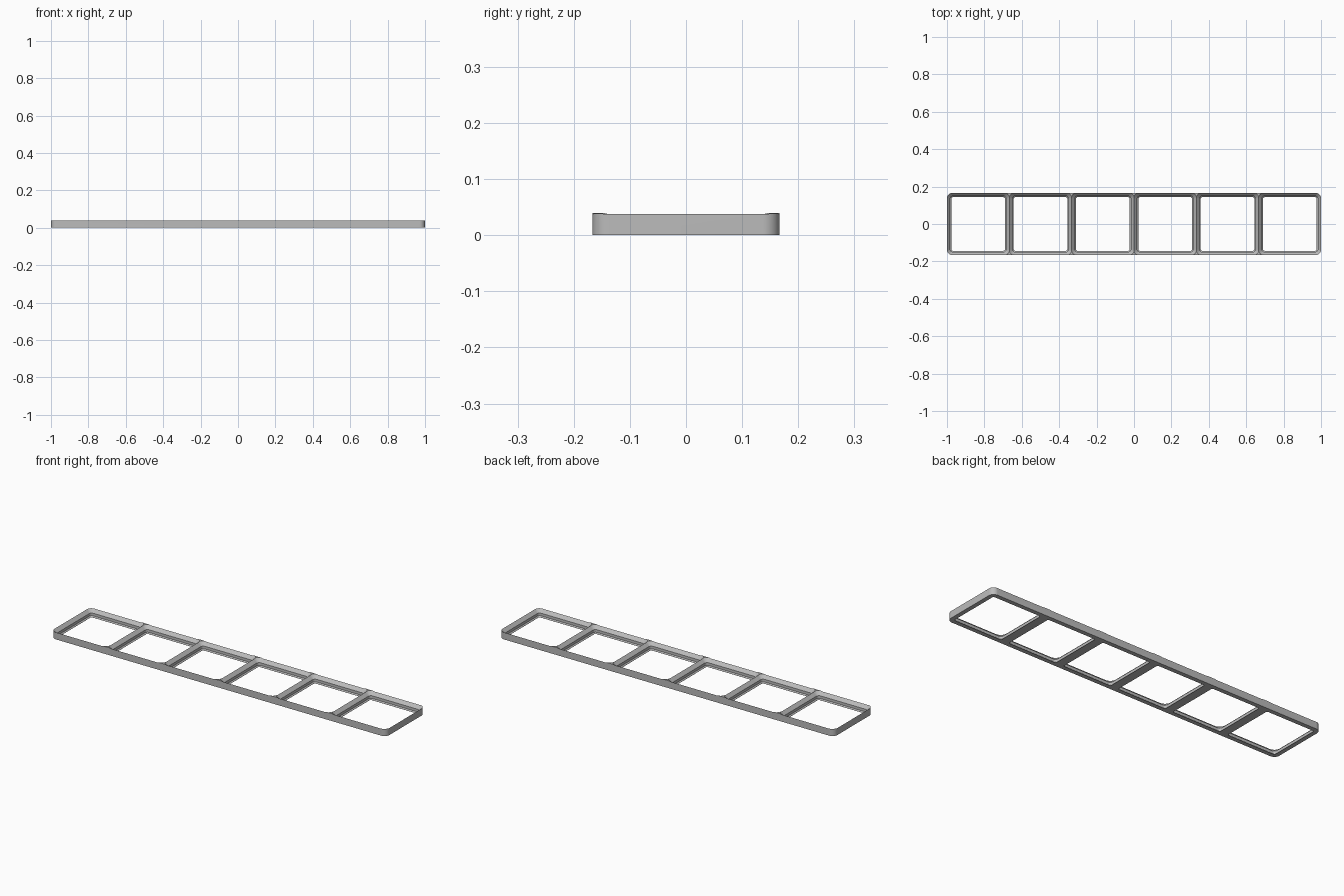
import bpy, bmesh, math

cube = bpy.data.objects.get("Cube")
if cube:
    bpy.data.objects.remove(cube, do_unlink=True)

CELLS = 6
PITCH = 42.0                    # cell size in millimetres
S = 2.0 / (CELLS * PITCH)       # millimetres to model units
HEIGHT = 5.0
CENTRE = 17.0                   # pocket corner centre, from the cell middle
ARC = 12                        # steps per rounded corner

grey = bpy.data.materials.new("light grey plastic")
grey.use_nodes = True
colour = (0.5, 0.5, 0.5, 1)
grey.diffuse_color = colour
grey.node_tree.nodes["Principled BSDF"].inputs["Base Color"].default_value = colour


def rounded_loop(bm, cx, hx, hy, r, z):
    """Ring of a rounded rectangle; hx, hy are the corner arc centres."""
    ring = []
    for q, (sx, sy) in enumerate([(1, 1), (-1, 1), (-1, -1), (1, -1)]):
        for i in range(ARC + 1):
            a = math.pi / 2 * (q + i / ARC)
            ring.append(bm.verts.new((S * (cx + sx * hx + r * math.cos(a)),
                                      S * (sy * hy + r * math.sin(a)), S * z)))
    return ring


def rounded_solid(name, cx, hx, hy, profile):
    """Closed solid lofted through (corner radius, height) pairs."""
    bm = bmesh.new()
    rings = [rounded_loop(bm, cx, hx, hy, r, z) for r, z in profile]
    for low, high in zip(rings, rings[1:]):
        for i in range(len(low)):
            j = (i + 1) % len(low)
            bm.faces.new((low[i], low[j], high[j], high[i]))
    bm.faces.new(rings[0][::-1])
    bm.faces.new(rings[-1])
    bmesh.ops.recalc_face_normals(bm, faces=bm.faces)
    mesh = bpy.data.meshes.new(name)
    bm.to_mesh(mesh)
    bm.free()
    obj = bpy.data.objects.new(name, mesh)
    bpy.context.collection.objects.link(obj)
    mesh.materials.append(grey)
    return obj


# Outer block with rounded corners
R = 3.75
frame = rounded_solid("grid_frame", 0, CELLS * PITCH / 2 - R, PITCH / 2 - R,
                      [(R, 0), (R, HEIGHT)])

# Stepped pocket: small chamfer, straight band, long chamfer past the rim
pocket = [(1.05, -1), (1.05, 0.1), (1.85, 0.8), (1.85, 2.6), (4.65, 5.4)]
cutters = []
for c in range(CELLS):
    x = (c - (CELLS - 1) / 2) * PITCH
    cutter = rounded_solid("pocket_cutter", x, CENTRE, CENTRE, pocket)
    cutter.hide_render = True
    cutters.append(cutter)
    mod = frame.modifiers.new("pocket", "BOOLEAN")
    mod.operation = "DIFFERENCE"
    mod.solver = "EXACT"
    mod.object = cutter

# Apply the cuts and drop the cutters
bpy.context.view_layer.update()
graph = bpy.context.evaluated_depsgraph_get()
result = bpy.data.meshes.new_from_object(frame.evaluated_get(graph))
frame.modifiers.clear()
frame.data = result
for cutter in cutters:
    bpy.data.objects.remove(cutter, do_unlink=True)

# Smooth the rounded corners, keep the chamfer edges sharp
bpy.ops.object.select_all(action="DESELECT")
frame.select_set(True)
bpy.context.view_layer.objects.active = frame
bpy.ops.object.shade_smooth_by_angle(angle=math.radians(30))
